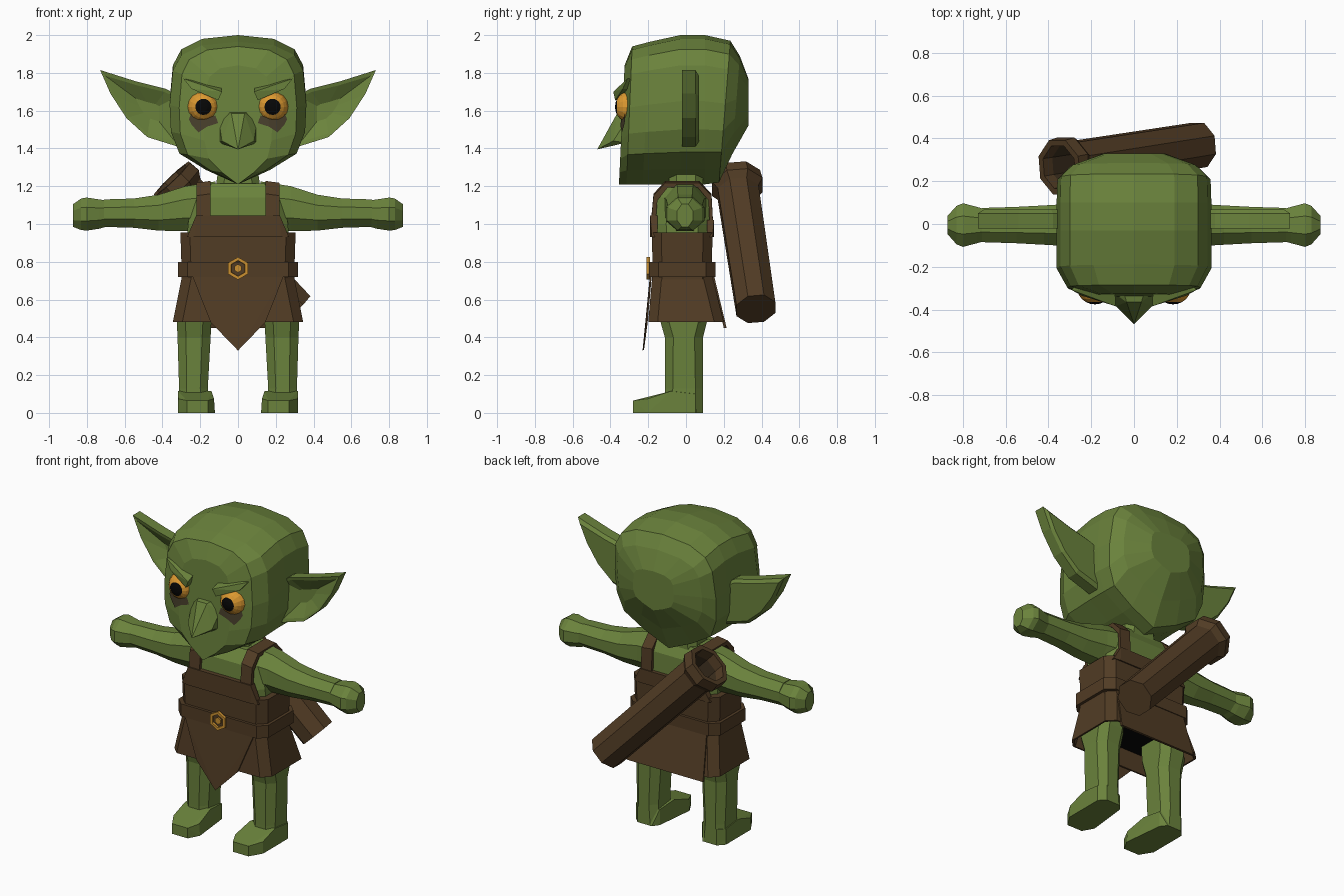
import bpy, bmesh, math
from mathutils import Vector
from mathutils.bvhtree import BVHTree

if "Cube" in bpy.data.objects:
    bpy.data.objects.remove(bpy.data.objects["Cube"])


def material(name, rgb):
    m = bpy.data.materials.new(name)
    m.diffuse_color = (*rgb, 1)
    m.use_nodes = True
    m.node_tree.nodes["Principled BSDF"].inputs["Base Color"].default_value = m.diffuse_color
    return m


SKIN = material("green skin", (0.145, 0.225, 0.045))
LEATHER = material("brown leather", (0.083, 0.045, 0.018))
DARK = material("dark brown", (0.045, 0.028, 0.013))
BAG = material("eye shadow", (0.065, 0.05, 0.025))
AMBER = material("amber eye", (0.72, 0.32, 0.03))
GOLD = material("gold", (0.6, 0.28, 0.03))
BLACK = material("black", (0.002, 0.002, 0.002))


def finish(name, bm, *mats):
    bmesh.ops.recalc_face_normals(bm, faces=bm.faces)
    me = bpy.data.meshes.new(name)
    bm.to_mesh(me)
    bm.free()
    for m in mats:
        me.materials.append(m)
    ob = bpy.data.objects.new(name, me)
    bpy.context.collection.objects.link(ob)
    return ob


def loft(name, rings, mat, caps=(True, True)):
    bm = bmesh.new()
    rows = [[bm.verts.new(p) for p in r] for r in rings]
    n = len(rows[0])
    for a, b in zip(rows, rows[1:]):
        for i in range(n):
            j = (i + 1) % n
            bm.faces.new((a[i], a[j], b[j], b[i]))
    for row, cap in zip((rows[0], rows[-1]), caps):
        if cap:
            bm.faces.new(row)
    return finish(name, bm, mat)


def hull(name, pts, mat):
    bm = bmesh.new()
    for p in pts:
        bm.verts.new(p)
    res = bmesh.ops.convex_hull(bm, input=bm.verts)
    bmesh.ops.delete(bm, geom=[v for v in bm.verts if not v.link_faces], context='VERTS')
    return finish(name, bm, mat)


def both(pts):
    """Add mirrored copies of points across x."""
    return [(s * x, y, z) for x, y, z in pts for s in (1, -1)]


def box_ring(x0, x1, y0, y1, z, c):
    """Rectangle with cut corners, lying flat at height z."""
    return [(x0 + c, y0, z), (x1 - c, y0, z), (x1, y0 + c, z), (x1, y1 - c, z),
            (x1 - c, y1, z), (x0 + c, y1, z), (x0, y1 - c, z), (x0, y0 + c, z)]


# Head: face outline lofted from front to back
half = [(0, 2.0), (0.19, 1.98), (0.30, 1.925), (0.345, 1.84), (0.362, 1.65),
        (0.355, 1.5), (0.31, 1.38), (0.17, 1.29), (0, 1.21)]
outline = half + [(-x, z) for x, z in half[-2:0:-1]]
head_rings = []
for y, sx, zt, zb, lean in [(-0.325, 0.5, 1.84, 1.21, 0.03), (-0.285, 0.86, 1.94, 1.21, 0.03),
                            (-0.19, 1, 1.965, 1.21, 0.04), (-0.03, 1, 2.0, 1.21, 0),
                            (0.10, 1, 2.0, 1.21, 0), (0.235, 0.99, 1.97, 1.22, 0.06),
                            (0.285, 0.83, 1.89, 1.37, 0.04), (0.33, 0.4, 1.77, 1.52, 0)]:
    head_rings.append([(x * sx, y - lean * (2 - z) / 0.79, zb + (z - 1.21) / 0.79 * (zt - zb))
                       for x, z in outline])
head = loft("head", head_rings, SKIN)
tree = BVHTree.FromPolygons([v.co for v in head.data.vertices],
                            [p.vertices for p in head.data.polygons])


def on_face(x, z, lift=0.0):
    hit = tree.ray_cast(Vector((x, -2, z)), Vector((0, 1, 0)))[0]
    return (x, hit.y - lift, z)


# Nose and mouth crease
hull("nose", both([(0.05, -0.31, 1.595), (0.035, -0.365, 1.585), (0.10, -0.32, 1.54),
                   (0.10, -0.32, 1.43), (0.085, -0.385, 1.44)]) + [(0, -0.47, 1.395)], SKIN)

for s, side in ((1, "right"), (-1, "left")):
    # Eyes with pupil faces around the front pole
    bm = bmesh.new()
    bmesh.ops.create_uvsphere(bm, u_segments=16, v_segments=12, radius=0.086)
    for f in bm.faces:
        f.material_index = 1 if f.calc_center_median().z > 0.075 else 0
    for v in bm.verts:
        x, y, z = v.co
        v.co = (x + s * 0.183, -z - 0.29, y + 1.62)
    finish(side + "_eye", bm, AMBER, BLACK)

    # Dark patch below the eye
    bm = bmesh.new()
    lower = [(0.26, 1.555), (0.245, 1.525), (0.21, 1.485), (0.165, 1.515), (0.105, 1.535)]
    upper = [(0.25, 1.58), (0.23, 1.57), (0.2, 1.56), (0.16, 1.56), (0.12, 1.575)]
    lo = [bm.verts.new(on_face(s * x, z, 0.006)) for x, z in lower]
    up = [bm.verts.new(on_face(s * x, z, 0.006)) for x, z in upper]
    for i in range(4):
        bm.faces.new((lo[i], lo[i + 1], up[i + 1], up[i]))
    finish(side + "_eye_bag", bm, BAG)

    # Brow
    hull(side + "_brow", [(s * x, y, z) for x, y, z in [
        (0.29, -0.31, 1.77), (0.085, -0.385, 1.70), (0.105, -0.375, 1.655), (0.245, -0.335, 1.715),
        (0.27, -0.26, 1.765), (0.09, -0.30, 1.73), (0.105, -0.30, 1.66), (0.24, -0.27, 1.715)]], SKIN)

    # Ear: thick rim with a hollowed front
    rim = [(0.32, 1.68), (0.38, 1.715), (0.54, 1.755), (0.73, 1.815), (0.675, 1.69),
           (0.59, 1.56), (0.48, 1.46), (0.32, 1.41)]
    cx, cz = 0.46, 1.60
    shrink = [(cx + (x - cx) * 0.9, cz + (z - cz) * 0.86) for x, z in rim]
    deep = [(cx + (x - cx) * 0.3, cz + (z - cz) * 0.3) for x, z in rim]
    loft(side + "_ear", [[(s * x, y, z) for x, z in r] for r, y in
         ((deep, 0.03), (shrink, -0.015), (rim, -0.02), (rim, 0.05), (shrink, 0.068))], SKIN)

    # Arm and hand: eight-sided rings along x
    def arm_ring(x, z0, z1, r):
        out = []
        for i in range(8):
            a = math.radians(22.5 + 45 * i)
            k = 1 / math.cos(math.radians(22.5))
            out.append((s * x, r * k * math.cos(a) - 0.005, (z0 + z1) / 2 + (z1 - z0) / 2 * k * math.sin(a)))
        return out
    loft(side + "_arm", [arm_ring(*a) for a in [
        (0.12, 0.96, 1.225, 0.12), (0.28, 0.962, 1.20, 0.10), (0.42, 0.965, 1.155, 0.092),
        (0.55, 0.98, 1.135, 0.085), (0.71, 0.985, 1.13, 0.08)]], SKIN)
    loft(side + "_hand", [arm_ring(*a) for a in [
        (0.70, 0.985, 1.125, 0.075), (0.735, 0.975, 1.13, 0.085), (0.80, 0.965, 1.14, 0.102),
        (0.83, 0.968, 1.135, 0.09), (0.873, 0.985, 1.105, 0.042)]], SKIN)

    # Leg and foot
    def leg_ring(x0, x1, y0, y1, z, c):
        return [(s * x, y, w) for x, y, w in box_ring(x0, x1, y0, y1, z, c)]
    loft(side + "_leg", [leg_ring(*a) for a in [
        (0.155, 0.315, -0.11, 0.09, 0, 0.035), (0.16, 0.312, -0.11, 0.09, 0.13, 0.04),
        (0.145, 0.32, -0.112, 0.09, 0.40, 0.045), (0.14, 0.325, -0.14, 0.115, 0.50, 0.045),
        (0.13, 0.29, -0.14, 0.11, 0.70, 0.045)]], SKIN)
    hull(side + "_foot", [(s * x, y, z) for x, y, z in [
        (0.16, -0.28, 0), (0.27, -0.28, 0), (0.16, -0.28, 0.065), (0.27, -0.28, 0.065),
        (0.122, -0.21, 0), (0.318, -0.20, 0), (0.127, -0.21, 0.075), (0.316, -0.20, 0.075),
        (0.14, -0.08, 0.115), (0.318, -0.08, 0.115), (0.15, 0.05, 0), (0.318, 0.05, 0),
        (0.15, 0.05, 0.1), (0.318, 0.05, 0.1), (0.18, 0.09, 0), (0.28, 0.09, 0), (0.28, 0.09, 0.1)]], SKIN)

    # Shoulder strap running front to back
    path = [(-0.185, 1.02), (-0.172, 1.16), (-0.11, 1.228), (0.07, 1.228), (0.135, 1.16), (0.145, 0.98)]
    loft(side + "_strap", [[(s * 0.145, y, z), (s * 0.22, y, z - 0.01),
                            (s * 0.22, y * 0.88, z - 0.035), (s * 0.145, y * 0.88, z - 0.03)]
                           for y, z in path], LEATHER)

# Torso and neck
loft("torso", [box_ring(-x, x, y0, y1, z, c) for x, y0, y1, z, c in [
    (0.27, -0.16, 0.12, 0.90, 0.06), (0.265, -0.165, 0.125, 1.0, 0.06),
    (0.235, -0.155, 0.12, 1.14, 0.06), (0.19, -0.10, 0.08, 1.215, 0.05)]], SKIN)
loft("neck", [box_ring(-x, x, -0.09, 0.09, z, 0.04) for x, z in ((0.12, 1.18), (0.10, 1.32))], SKIN)

# Apron front and back bibs
for name, y0, y1, top in (("front_bib", -0.19, -0.15, 1.045), ("back_bib", 0.148, 0.11, 1.02)):
    hull(name, both([(0.27, y0 * 0.95, 0.93), (0.222, y0, top), (0.27, y1, 0.93), (0.222, y1, top),
                     (0.225, y0, 0.93)]), LEATHER)

# Tunic, belt and flared skirt
loft("tunic", [box_ring(-x, x, y0, y1, z, 0.05) for x, y0, y1, z in [
    (0.305, -0.18, 0.14, 0.955), (0.30, -0.178, 0.138, 0.80), (0.30, -0.178, 0.138, 0.70)]], LEATHER)
loft("belt", [box_ring(-0.318, 0.318, -0.195, 0.155, z, 0.05) for z in (0.72, 0.80)], LEATHER)
loft("skirt", [box_ring(-x, x, y0, y1, z, 0.05) for x, y0, y1, z in [
    (0.295, -0.178, 0.138, 0.73), (0.345, -0.20, 0.20, 0.48), (0.335, -0.19, 0.19, 0.48),
    (0.28, -0.165, 0.13, 0.70)]], LEATHER, (False, False))
loft("skirt_inside", [box_ring(-0.31, 0.31, -0.175, 0.155, z, 0.05) for z in (0.59, 0.595)], BLACK)
hull("front_flap", both([(0.24, -0.192, 0.72), (0.145, -0.213, 0.48), (0.24, -0.182, 0.72),
                         (0.145, -0.203, 0.48)]) + [(0, -0.23, 0.33), (0, -0.222, 0.335)], LEATHER)
hull("back_flap", both([(0.25, 0.15, 0.72), (0.25, 0.14, 0.72), (0.27, 0.215, 0.45),
                        (0.27, 0.20, 0.45)]), LEATHER)

# Buckle: six-sided ring with a small hub
def hexagon(r, y):
    return [(r * math.sin(i * math.pi / 3), y, 0.765 + r * math.cos(i * math.pi / 3)) for i in range(6)]


loft("buckle_ring", [hexagon(0.04, -0.19), hexagon(0.042, -0.208), hexagon(0.06, -0.208),
                     hexagon(0.06, -0.19)], GOLD, (False, False))
loft("buckle_hub", [hexagon(0.022, -0.19), hexagon(0.022, -0.206)], GOLD)

# Quiver slung across the back
mouth, base = Vector((-0.35, 0.265, 1.24)), Vector((0.305, 0.37, 0.55))
axis = (base - mouth).normalized()
u = axis.cross(Vector((0, 1, 0))).normalized()
v = axis.cross(u)


def tube_ring(d, r):
    return [mouth + axis * d + r * (math.cos(a) * u + math.sin(a) * v)
            for a in (math.radians(22.5 + 45 * i) for i in range(8))]


length = (base - mouth).length
loft("quiver", [tube_ring(0.04, 0.118), tube_ring(length, 0.112)], LEATHER, (False, True))
loft("quiver_rim", [tube_ring(0.06, 0.105), tube_ring(0, 0.108), tube_ring(0, 0.138),
                    tube_ring(0.06, 0.145), tube_ring(0.10, 0.118)], LEATHER, (False, False))
loft("quiver_inside", [tube_ring(0.02, 0.107), tube_ring(0.4, 0.10)], DARK, (False, True))
